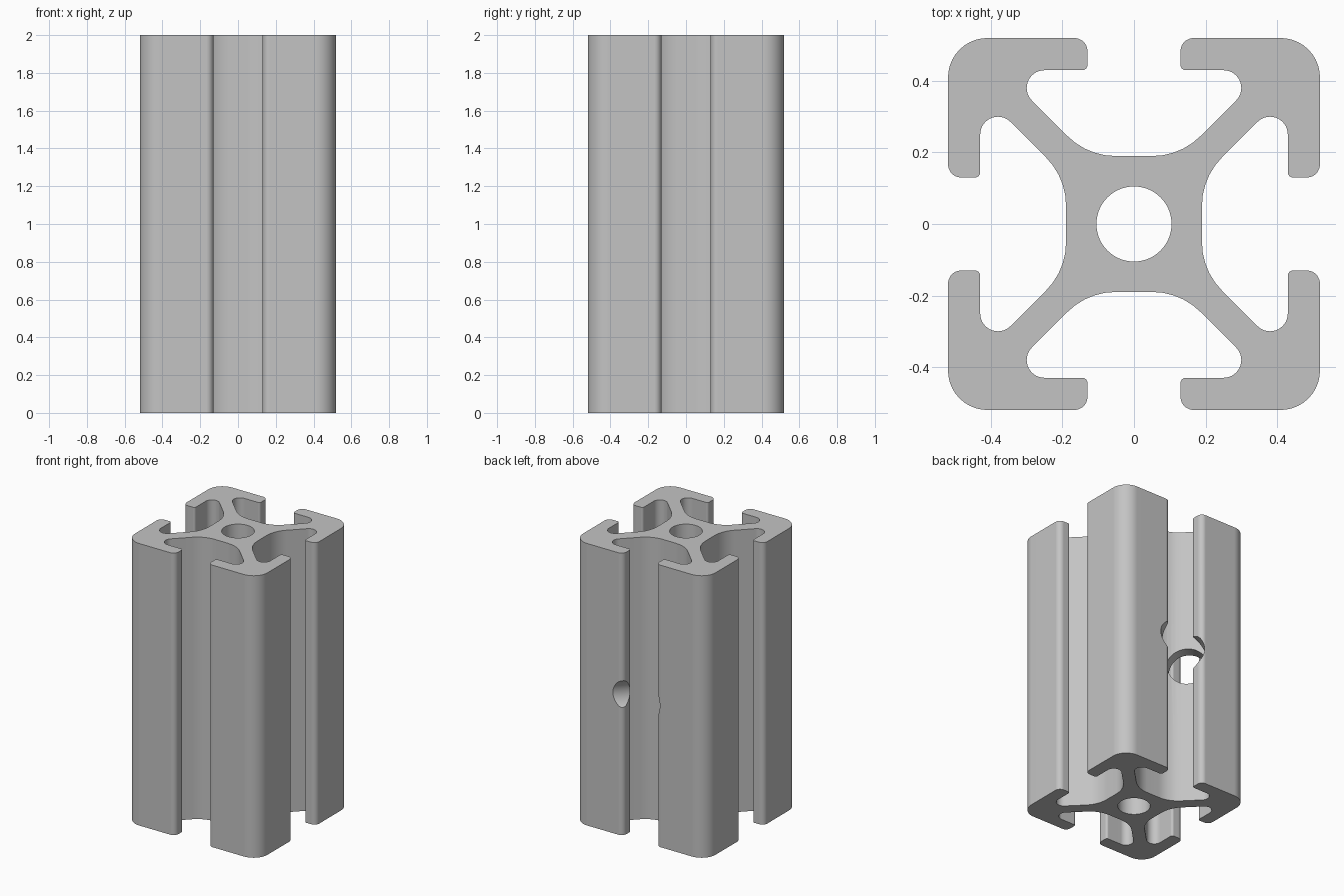
import bpy
import bmesh
import math
from mathutils import Vector, Matrix

cube = bpy.data.objects.get("Cube")
if cube:
    bpy.data.objects.remove(cube, do_unlink=True)

HEIGHT = 2.0
ARC_STEP = math.radians(9)


def fillet(points):
    """Round each corner (x, y, radius) of a closed outline with an arc."""
    outline = []
    for i, (x, y, r) in enumerate(points):
        p = Vector((x, y))
        a = (Vector(points[i - 1][:2]) - p).normalized()
        b = (Vector(points[(i + 1) % len(points)][:2]) - p).normalized()
        half = a.angle(b) / 2
        centre = p + (a + b).normalized() * (r / math.sin(half))
        start = p + a * (r / math.tan(half)) - centre
        sweep = math.pi - 2 * half
        if a.x * b.y - a.y * b.x > 0:
            sweep = -sweep
        steps = max(4, round(abs(sweep) / ARC_STEP))
        for k in range(steps + 1):
            outline.append(centre + Matrix.Rotation(sweep * k / steps, 2) @ start)
    return outline


def make_cylinder(name, radius, start, end):
    """Hidden cutter between two points."""
    axis = end - start
    bpy.ops.mesh.primitive_cylinder_add(vertices=64, radius=radius, depth=axis.length,
                                        location=(start + end) / 2)
    obj = bpy.context.object
    obj.name = name
    obj.rotation_mode = 'QUATERNION'
    obj.rotation_quaternion = axis.to_track_quat('Z', 'Y')
    obj.hide_render = True
    return obj


# One eighth of the section: web, arm, slot lip, outer corner
web, arm_root = 0.19, 0.13
tip, lip_in, lip_out, slot = 0.37, 0.43, 0.52, 0.13
eighth = [(arm_root, web, 0.19), (tip, lip_in, 0.0495), (slot, lip_in, 0.015),
          (slot, lip_out, 0.037)]
quarter = eighth + [(lip_out, lip_out, 0.11)] + [(y, x, r) for x, y, r in reversed(eighth)]

# Repeat the quarter around the axis
section = []
for turn in range(4):
    for x, y, r in quarter:
        section.append((x, y, r))
    quarter = [(y, -x, r) for x, y, r in quarter]

# Extruded rail
bm = bmesh.new()
base = bm.faces.new([bm.verts.new((p.x, p.y, 0)) for p in fillet(section)])
top = bmesh.ops.extrude_face_region(bm, geom=[base])
bmesh.ops.translate(bm, vec=(0, 0, HEIGHT),
                    verts=[g for g in top["geom"] if isinstance(g, bmesh.types.BMVert)])
bmesh.ops.recalc_face_normals(bm, faces=bm.faces)
mesh = bpy.data.meshes.new("slotted_rail")
bm.to_mesh(mesh)
bm.free()
rail = bpy.data.objects.new("slotted_rail", mesh)
bpy.context.collection.objects.link(rail)

# Aluminium colour
metal = bpy.data.materials.new("plain_grey_metal")
metal.use_nodes = True
grey = (0.55, 0.55, 0.55, 1)
metal.diffuse_color = grey
metal.node_tree.nodes["Principled BSDF"].inputs["Base Color"].default_value = grey
mesh.materials.append(metal)

# Central bore, and a blind diagonal hole through the back slot and one arm
mid = HEIGHT / 2
cutters = [
    make_cylinder("bore_cutter", 0.105, Vector((0, 0, -0.1)), Vector((0, 0, HEIGHT + 0.1))),
    make_cylinder("diagonal_hole_cutter", 0.13, Vector((-0.33, 0.164, mid)),
                  Vector((0.25, 0.744, mid))),
]
bpy.ops.object.select_all(action='DESELECT')
bpy.context.view_layer.objects.active = rail
rail.select_set(True)
for cutter in cutters:
    cut = rail.modifiers.new(cutter.name, 'BOOLEAN')
    cut.operation = 'DIFFERENCE'
    cut.solver = 'EXACT'
    cut.object = cutter
    bpy.ops.object.modifier_apply(modifier=cut.name)
for cutter in cutters:
    bpy.data.objects.remove(cutter, do_unlink=True)

# Smooth fillets, sharp edges
bpy.ops.object.shade_smooth_by_angle(angle=math.radians(30))
weighted = rail.modifiers.new("weighted_normals", 'WEIGHTED_NORMAL')
weighted.keep_sharp = True
